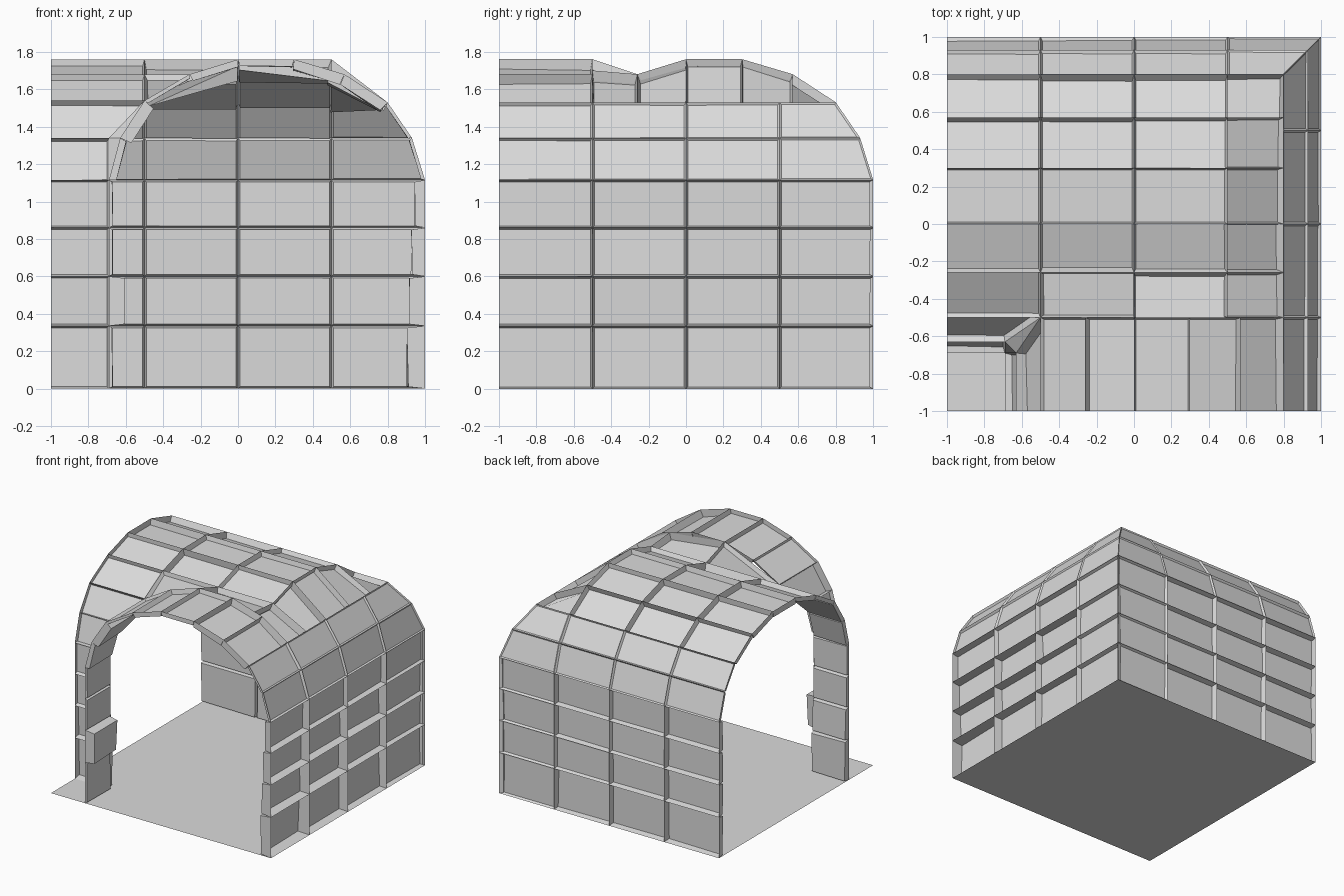
import bpy, bmesh, random
from mathutils import Vector

random.seed(4)
cube = bpy.data.objects.get("Cube")
if cube:
    bpy.data.objects.remove(cube)

stone = bpy.data.materials.new("pale_grey_stone")
stone.use_nodes = True
COLOUR = (0.71, 0.71, 0.71, 1)
stone.diffuse_color = COLOUR
stone.node_tree.nodes["Principled BSDF"].inputs["Base Color"].default_value = COLOUR

# Tunnel cross-section: distance across, height
COURSES = [0, 0.335, 0.6, 0.86, 1.115]
ARCH = [(-0.63, 1.34), (-0.5, 1.54), (-0.26, 1.68), (0, 1.76), (0.3, 1.76),
        (0.57, 1.68), (0.8, 1.53), (0.93, 1.34)]
PROFILE = ([(-0.69, z) for z in COURSES] + ARCH
           + [(1, z) for z in reversed(COURSES)])
HEIGHT = dict(ARCH)
CENTRE = 0.15

# Brick depth of each course, from the inner pillar over to the outer wall
FRONT_DEPTHS = [0.02, 0.08, 0.02, 0.02, 0.04, 0.06, 0.02, 0.04, 0.04,
                0.06, 0.06, 0.02, 0.02, 0.06, 0.08, 0.09, 0.09]
SIDE_DEPTHS = [0.06, 0.05] + [0.035] * 4 + [0.03, 0.04, 0.05, 0.05, 0.04,
                                            0.02, 0.02] + [0.05] * 4


def make_object(name, quads):
    """Build quads (points, inside point, depth); press each inward as a brick."""
    bm = bmesh.new()
    cache = {}

    def vert(p):
        key = tuple(round(c, 3) for c in p)
        if key not in cache:
            cache[key] = bm.verts.new(key)
        return cache[key]

    bricks = []
    for points, inside, depth in quads:
        face = bm.faces.new([vert(p) for p in points])
        face.normal_update()
        if face.normal.dot(face.calc_center_median() - Vector(inside)) < 0:
            face.normal_flip()
        if depth:
            bricks.append((face, depth))
    for face, depth in bricks:
        normal = face.normal.copy()
        bmesh.ops.inset_individual(bm, faces=[face], thickness=0.01,
                                   depth=0, use_even_offset=True)
        for v in face.verts:
            v.co -= normal * depth * random.uniform(0.85, 1.1)
            # bricks at an open end finish flush with it
            for axis in (0, 1):
                if v.co[axis] < -0.98:
                    v.co[axis] = -1
    mesh = bpy.data.meshes.new(name)
    bm.to_mesh(mesh)
    bm.free()
    mesh.materials.append(stone)
    obj = bpy.data.objects.new(name, mesh)
    bpy.context.collection.objects.link(obj)


def inner_stop(a):
    """Where a course on the inner side meets the other arm."""
    return -0.69 if a < -0.6 else -0.5


def tunnel(name, place, depths):
    """One arm of the bend: place(across, along, up) maps to x, y, z."""
    quads = []
    for (a, za), (b, zb), depth in zip(PROFILE, PROFILE[1:], depths):
        if min(a, b) >= 0.8:      # outer wall runs on to the mitred corner
            stops = [(-1, -1), (-0.5, -0.5), (0, 0), (0.5, 0.5), (a, b)]
        else:                     # inner side stops at the crossing
            stops = [(-1, -1), (inner_stop(a), inner_stop(b))]
        for (s, t), (u, v) in zip(stops, stops[1:]):
            points = [place(a, s, za), place(b, t, zb),
                      place(b, v, zb), place(a, u, za)]
            if s == 0.5:          # shallow bricks beside the corner
                scale = 0.4
            else:
                scale = 1 if s == -1 else random.uniform(0.6, 0.95)
            quads.append((points, place(CENTRE, (s + u) / 2, 0.7), depth * scale))
    make_object(name, quads)


# Two arms meeting at a right angle
tunnel("front_tunnel", lambda a, s, z: (a, s, z), FRONT_DEPTHS)
tunnel("side_tunnel", lambda a, s, z: (s, a, z), SIDE_DEPTHS)

# Small groin pieces closing the vaults above the inner pillar
tip, crown = (-0.69, -0.69, 1.115), (-0.5, -0.5, 1.54)
shoulders = [(-0.63, -0.69, 1.34), (-0.69, -0.63, 1.34)]
make_object("pillar_groin", [([end] + shoulders, (CENTRE, CENTRE, 0.7), 0)
                             for end in (tip, crown)])


# Vault over the crossing, sloping down to the outer wall
def roof_height(x, y):
    if x == 0.8:
        return HEIGHT[0.8]
    if y == -0.5:
        return 1.7 if x == 0.5 else HEIGHT[x]
    return HEIGHT[y]


columns = [-0.5, 0, 0.5, 0.8]
rows = [-0.5, -0.26, 0, 0.3, 0.57, 0.8]
roof = []
for x0, x1 in zip(columns, columns[1:]):
    for y0, y1 in zip(rows, rows[1:]):
        corners = [(x0, y0), (x1, y0), (x1, y1), (x0, y1)]
        roof.append(([(x, y, roof_height(x, y)) for x, y in corners],
                     (CENTRE, CENTRE, 0), random.uniform(0.03, 0.06)))
make_object("crossing_vault", roof)

# Flat floor slab
make_object("floor", [([(-1, -1, 0), (1, -1, 0), (1, 1, 0), (-1, 1, 0)],
                       (0, 0, -1), 0)])
